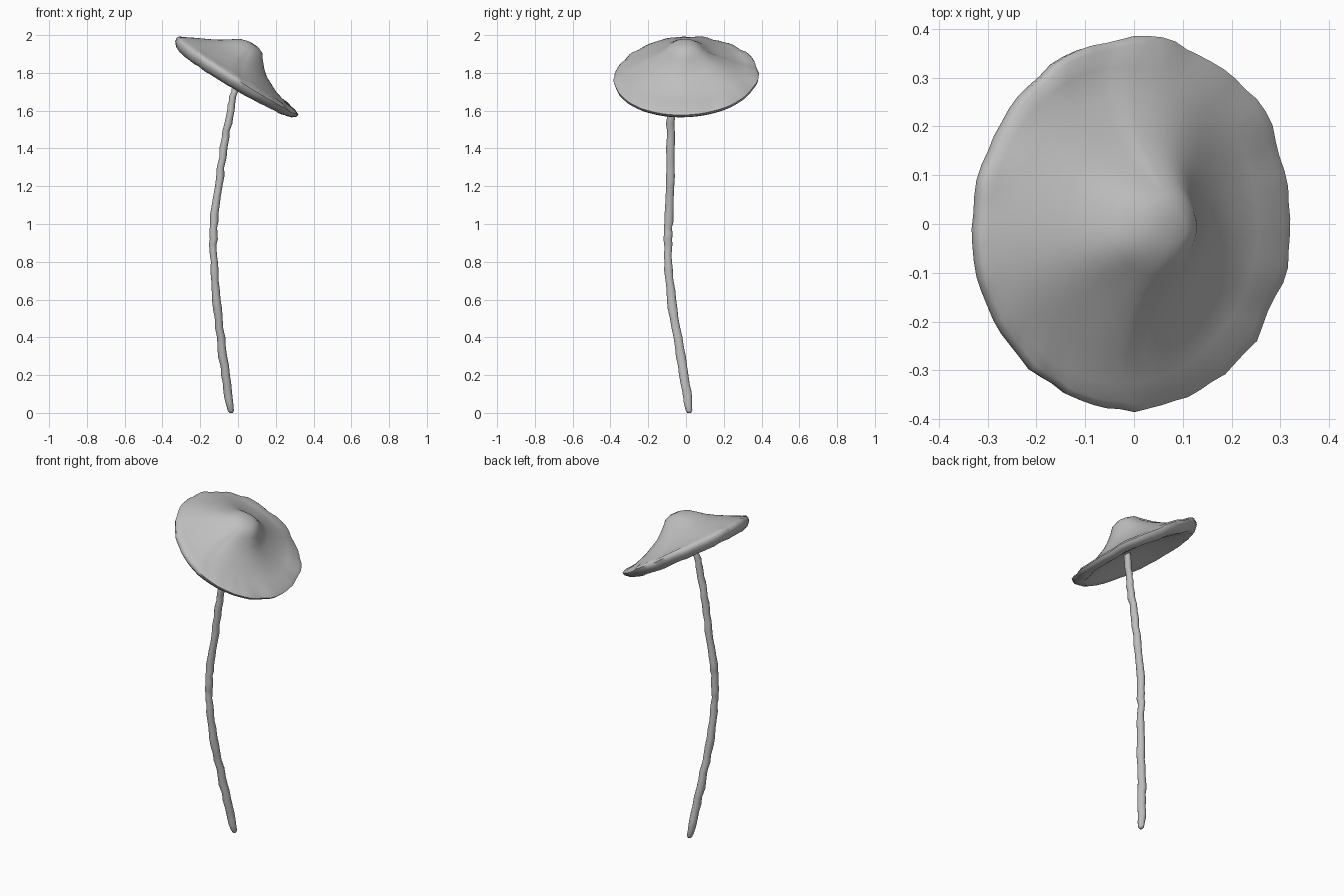
import bpy, bmesh, math, random
from mathutils import Vector, Matrix

if "Cube" in bpy.data.objects:
    bpy.data.objects.remove(bpy.data.objects["Cube"])

random.seed(4)
grey = bpy.data.materials.new("mushroom grey")
grey.diffuse_color = (0.52, 0.52, 0.52, 1)
grey.use_nodes = True
grey.node_tree.nodes["Principled BSDF"].inputs["Base Color"].default_value = grey.diffuse_color


def loft(name, rings, angle):
    """Skin closed rings of points and close both ends."""
    bm = bmesh.new()
    loops = [[bm.verts.new(p) for p in ring] for ring in rings]
    n = len(loops[0])
    for a, b in zip(loops, loops[1:]):
        for i in range(n):
            j = (i + 1) % n
            bm.faces.new((a[i], a[j], b[j], b[i]))
    for loop in (loops[0], loops[-1]):
        c = bm.verts.new(sum((v.co for v in loop), Vector()) / n)
        for i in range(n):
            bm.faces.new((loop[i], loop[(i + 1) % n], c))
    bmesh.ops.recalc_face_normals(bm, faces=bm.faces)
    me = bpy.data.meshes.new(name)
    bm.to_mesh(me)
    bm.free()
    me.materials.append(grey)
    ob = bpy.data.objects.new(name, me)
    bpy.context.collection.objects.link(ob)
    for o in bpy.context.selected_objects:
        o.select_set(False)
    ob.select_set(True)
    bpy.context.view_layer.objects.active = ob
    bpy.ops.object.shade_smooth_by_angle(angle=math.radians(angle))
    return ob


# Cap: tilted rings of (radius, height, uphill shift), top to hollow underside
profile = [
    (.03, .189, -.022), (.07, .175, -.028), (.10, .150, -.036),
    (.14, .118, -.043), (.18, .092, -.050), (.265, .049, -.050),
    (.325, .024, -.036), (.366, .012, -.010), (.382, .000, 0),
    (.378, -.020, 0), (.358, -.042, 0), (.33, -.054, 0),
    (.29, -.046, 0), (.20, -.018, 0), (.10, .002, 0), (.04, .006, 0)]
N = 72
jag = [random.uniform(-.007, .007) for _ in range(N)]
jag = [(jag[i - 1] + 2 * jag[i]) / 3 for i in range(N)]
tilt = (Matrix.Translation((0, 0, 1.78)) @ Matrix.Rotation(math.radians(3), 4, 'X')
        @ Matrix.Rotation(math.radians(32), 4, 'Y'))
rings = []
for k, (r, h, shift) in enumerate(profile):
    ring = []
    for i in range(N):
        a = 2 * math.pi * i / N
        fold = 0
        if 2 <= k <= 6:   # soft folds running down from the knob
            side = (.6 + .4 * math.sin(a)) if math.cos(a) < 0 else .7
            fold = -.010 * side * (1 + math.cos(3 * a)) * math.sin(math.pi * (k - 1) / 6)
            fold += .003 * math.cos(5 * a + 1)
        # the rim is thinner on the downhill side
        hh = h * (1 - .3 * max(0, math.cos(a))) if 9 <= k <= 12 else h
        edge = jag[i] if 7 <= k <= 11 else 0
        rr = r + edge
        ring.append(tilt @ Vector((shift + rr * math.cos(a), rr * math.sin(a),
                                   hh + fold + edge * .6)))
    rings.append(ring)
loft("cap", rings, 60)

# Stem: bent path of (x, y, z, radius)
path = [
    (-.036, .017, 0, .010), (-.038, .016, .012, .017), (-.045, .010, .05, .021),
    (-.066, -.010, .2, .025), (-.092, -.042, .4, .024), (-.113, -.077, .6, .023),
    (-.127, -.094, .8, .021), (-.131, -.096, .92, .021), (-.125, -.091, 1.05, .022),
    (-.097, -.085, 1.25, .022), (-.068, -.083, 1.45, .022),
    (-.040, -.080, 1.6, .020), (-.020, -.073, 1.7, .020), (.015, -.055, 1.82, .018)]


def spline(p0, p1, p2, p3, t):
    return [.5 * (2 * b + (c - a) * t + (2 * a - 5 * b + 4 * c - d) * t * t
                  + (3 * b - a - 3 * c + d) * t ** 3)
            for a, b, c, d in zip(p0, p1, p2, p3)]


rows = []
for k in range(len(path) - 1):
    steps = 4 if path[k + 1][2] - path[k][2] > .07 else 1
    for s in range(steps):
        rows.append(spline(path[max(k - 1, 0)], path[k], path[k + 1],
                           path[min(k + 2, len(path) - 1)], s / steps))
rows.append(path[-1])
rings = []
for k, (x, y, z, r) in enumerate(rows):
    w = .003 if k > 2 else 0
    x += random.uniform(-w, w)
    y += random.uniform(-w, w)
    r += random.uniform(-w, w) * .6
    rings.append([Vector((x + r * .95 * math.cos(t), y + r * 1.05 * math.sin(t), z))
                  for t in (2 * math.pi * i / 14 for i in range(14))])
loft("stem", rings, 70)
